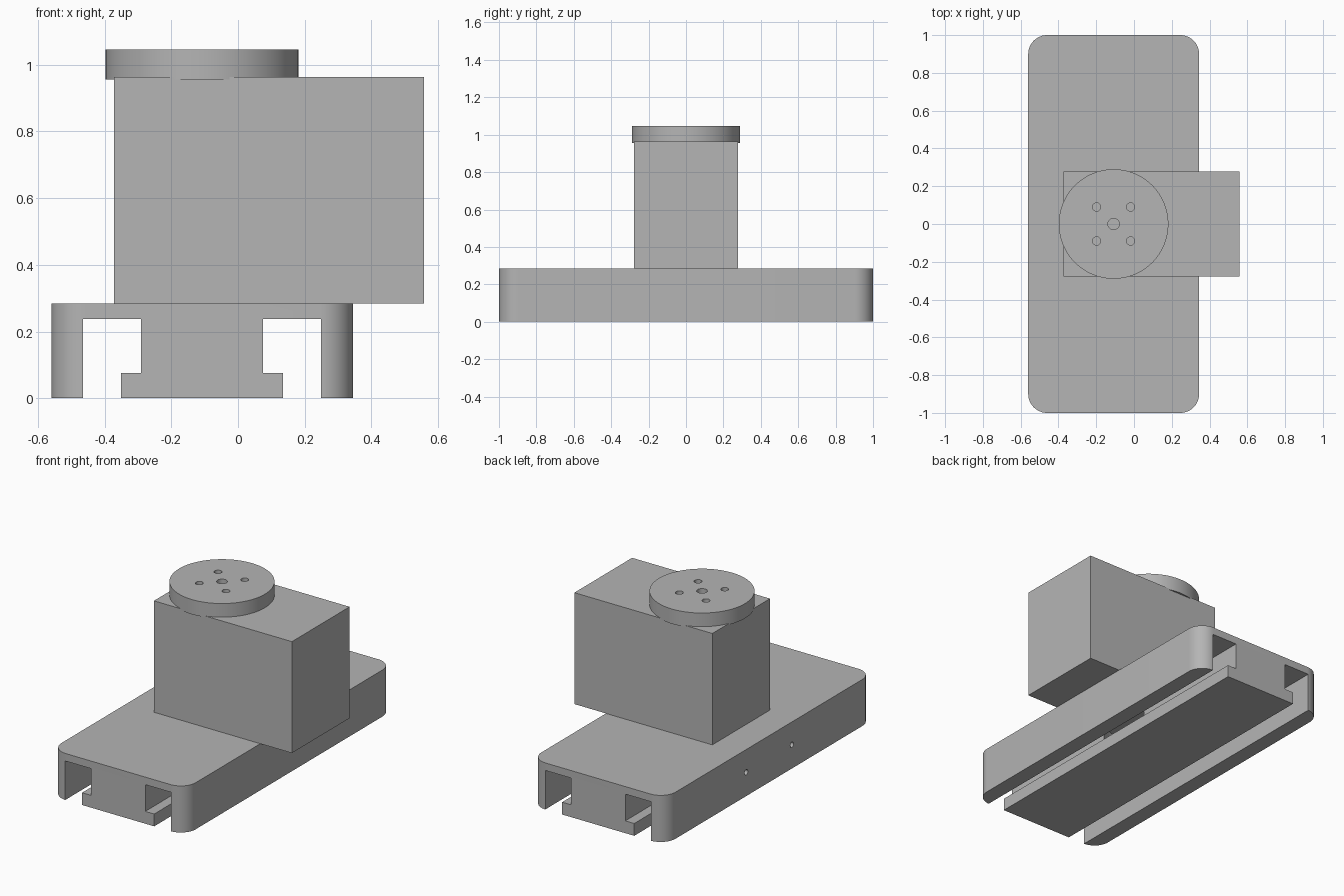
import bpy, bmesh
from mathutils import Matrix, Vector

cube = bpy.data.objects.get("Cube")
if cube:
    bpy.data.objects.remove(cube, do_unlink=True)

# One plain grey for everything
grey = bpy.data.materials.new("plain grey")
grey.use_nodes = True
COLOUR = (0.46, 0.46, 0.46, 1)
grey.diffuse_color = COLOUR
grey.node_tree.nodes["Principled BSDF"].inputs["Base Color"].default_value = COLOUR

AXIS = -0.108          # x of the base centreline and the disc
TOP = 0.284            # top of the base


def make(name, bm):
    bmesh.ops.recalc_face_normals(bm, faces=bm.faces)
    mesh = bpy.data.meshes.new(name)
    bm.to_mesh(mesh)
    bm.free()
    mesh.materials.append(grey)
    obj = bpy.data.objects.new(name, mesh)
    bpy.context.collection.objects.link(obj)
    return obj


def box(name, low, high, radius=0):
    low, high = Vector(low), Vector(high)
    bm = bmesh.new()
    bmesh.ops.create_cube(bm, size=1, matrix=Matrix.Translation((low + high) / 2)
                          @ Matrix.Diagonal((*(high - low), 1)))
    if radius:
        upright = [e for e in bm.edges
                   if abs(e.verts[0].co.z - e.verts[1].co.z) > 0.01]
        bmesh.ops.bevel(bm, geom=upright, offset=radius, segments=12,
                        profile=0.5, affect='EDGES')
    return make(name, bm)


def cylinder(name, centre, radius, depth, axis='Z', sides=32):
    turn = Matrix.Rotation(1.570796, 4, 'Y') if axis == 'X' else Matrix()
    bm = bmesh.new()
    bmesh.ops.create_cone(bm, cap_ends=True, segments=sides, radius1=radius,
                          radius2=radius, depth=depth,
                          matrix=Matrix.Translation(centre) @ turn)
    return make(name, bm)


def extrude_profile(name, points, y0, y1):
    bm = bmesh.new()
    face = bm.faces.new([bm.verts.new((x, y0, z)) for x, z in points])
    out = bmesh.ops.extrude_face_region(bm, geom=[face])
    moved = [v for v in out["geom"] if isinstance(v, bmesh.types.BMVert)]
    bmesh.ops.translate(bm, verts=moved, vec=(0, y1 - y0, 0))
    return make(name, bm)


def activate(obj):
    bpy.ops.object.select_all(action='DESELECT')
    obj.select_set(True)
    bpy.context.view_layer.objects.active = obj


def cut(obj, cutters):
    activate(obj)
    for cutter in cutters:
        cutter.hide_render = True
        mod = obj.modifiers.new("cut", 'BOOLEAN')
        mod.operation = 'DIFFERENCE'
        mod.solver = 'EXACT'
        mod.object = cutter
        bpy.ops.object.modifier_apply(modifier=mod.name)
        bpy.data.objects.remove(cutter, do_unlink=True)


# Base slab with rounded corners
base = box("base", (-0.56, -1, 0), (0.345, 1, TOP), 0.1)

# Undercut channels either side of the central rail
cutters = []
for side in (-1, 1):
    profile = [(0.357, -0.1), (0.357, 0.238), (0.183, 0.238),
               (0.183, 0.075), (0.243, 0.075), (0.243, -0.1)]
    cutters.append(extrude_profile(
        "channel_cutter", [(AXIS + side * x, z) for x, z in profile], -1.2, 1.2))

# Round pocket through the rail, and two screw holes in the right wall
cutters.append(cylinder("pocket_cutter", (AXIS, 0, 0.157), 0.255, 0.16, sides=48))
for y in (-0.22, 0.22):
    cutters.append(cylinder("screw_cutter", (-0.53, y, 0.145), 0.016, 0.2, 'X'))
cut(base, cutters)

# Housing block
housing = box("housing", (-0.372, -0.278, TOP), (0.558, 0.278, 0.963))

# Turntable disc with its centre hole and four mounting holes
disc = cylinder("disc", (AXIS, 0, 1.001), 0.29, 0.09, sides=96)
holes = [cylinder("hole_cutter", (AXIS, 0, 1.01), 0.03, 0.2)]
for sx in (-1, 1):
    for sy in (-1, 1):
        holes.append(cylinder("hole_cutter",
                              (AXIS + sx * 0.09, sy * 0.09, 1.01), 0.022, 0.2))
cut(disc, holes)

for part in (base, disc):
    activate(part)
    bpy.ops.object.shade_smooth_by_angle(angle=0.6)
